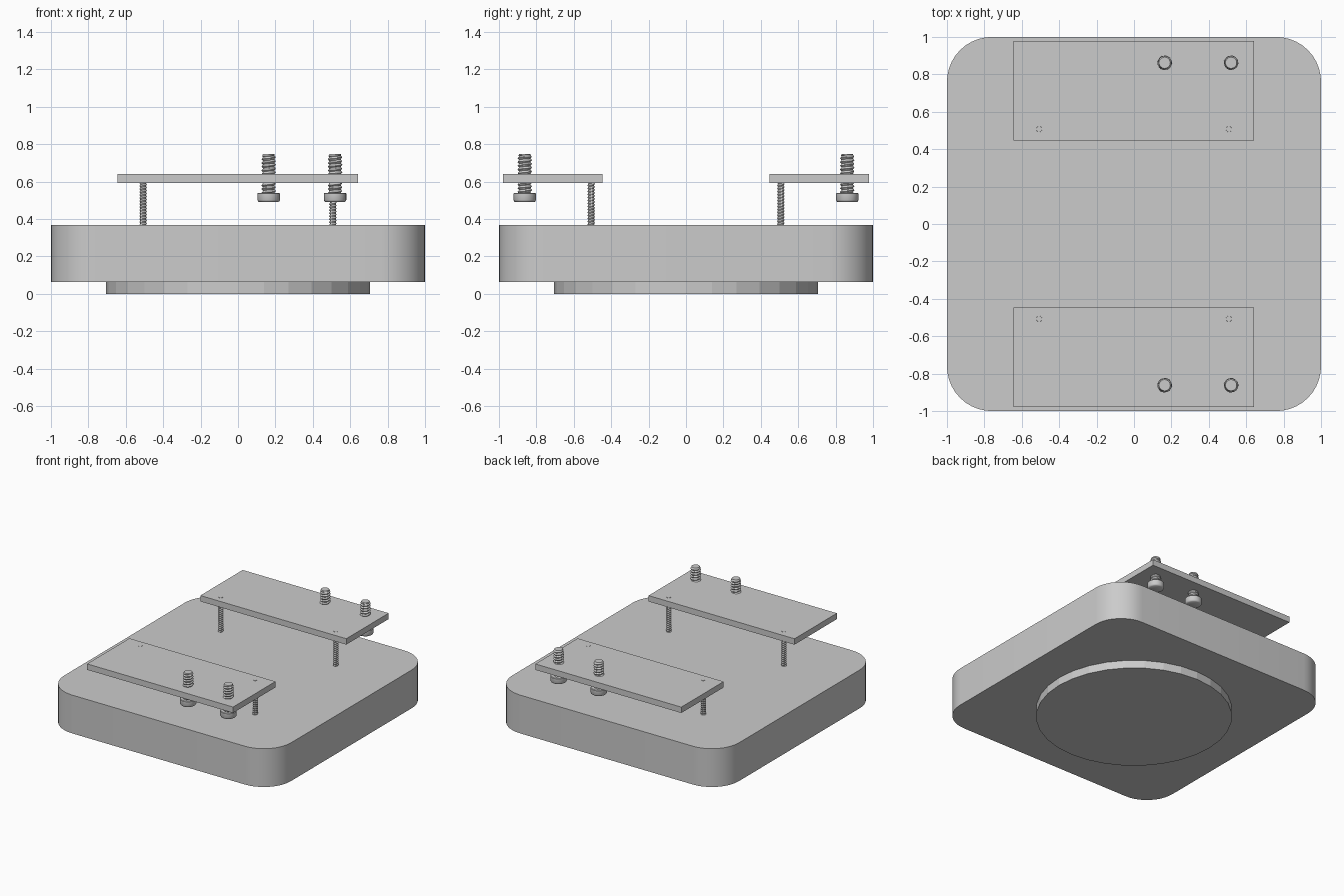
import bpy, bmesh
from math import pi, cos, sin

if "Cube" in bpy.data.objects:
    bpy.data.objects.remove(bpy.data.objects["Cube"])


def finish(bm, name):
    bmesh.ops.recalc_face_normals(bm, faces=bm.faces)
    me = bpy.data.meshes.new(name)
    bm.to_mesh(me)
    bm.free()
    ob = bpy.data.objects.new(name, me)
    bpy.context.collection.objects.link(ob)
    return ob


def box(name, lo, hi, corner=0):
    bm = bmesh.new()
    bmesh.ops.create_cube(bm, size=1)
    for v in bm.verts:
        v.co = [(a + b) / 2 + c * (b - a) for a, b, c in zip(lo, hi, v.co)]
    if corner:
        up = [e for e in bm.edges if abs(e.verts[0].co.z - e.verts[1].co.z) > 0.01]
        bmesh.ops.bevel(bm, geom=up, offset=corner, segments=10, profile=0.5, affect='EDGES')
    return finish(bm, name)


def loft(name, rings, n, loc):
    """Capped stack of rings, each (z, radius function of angle)."""
    bm = bmesh.new()
    prev = None
    for z, rf in rings:
        ring = []
        for i in range(n):
            a = 2 * pi * i / n
            r = rf(a)
            ring.append(bm.verts.new((r * cos(a), r * sin(a), z)))
        if prev:
            for i in range(n):
                j = (i + 1) % n
                bm.faces.new((prev[i], prev[j], ring[j], ring[i]))
        else:
            bm.faces.new(ring[::-1])
        prev = ring
    bm.faces.new(prev)
    ob = finish(bm, name)
    ob.location = loc
    return ob


def thread_rings(z0, z1, r, depth, pitch):
    """Helical triangular thread with a tapered tip."""
    count = int((z1 - z0) / pitch * 6)
    rings = []
    for k in range(count + 1):
        z = z0 + (z1 - z0) * k / count
        limit = r - depth * max(0, 1 - (z1 - z) / pitch)

        def rf(a, z=z, limit=limit):
            t = (z / pitch - a / (2 * pi)) % 1
            return min(limit, r - depth * abs(2 * t - 1))
        rings.append((z, rf))
    return rings


def plain(z, r):
    return (z, lambda a: r)


# Rounded base slab and round foot
box("base_slab", (-1, -1, 0.063), (1, 1, 0.368), corner=0.24)
loft("round_foot", [plain(0, 0.707), plain(0.07, 0.707)], 32, (0, 0, 0))

for side, s in (("back", 1), ("front", -1)):
    # Raised mounting plate
    ys = sorted((s * 0.446, s * 0.979))
    box(side + "_plate", (-0.644, ys[0], 0.593), (0.642, ys[1], 0.64))

    # Thin threaded standoffs
    for i, x in enumerate((-0.507, 0.507)):
        loft(f"{side}_standoff_{i}", thread_rings(0.34, 0.642, 0.02, 0.005, 0.016),
             20, (x, s * 0.507, 0))

    # Upward bolts with round heads
    for i, x in enumerate((0.164, 0.519)):
        loft(f"{side}_bolt_shaft_{i}", thread_rings(0.535, 0.748, 0.039, 0.009, 0.02),
             24, (x, s * 0.862, 0))
        head = [plain(0.49, 0.05), plain(0.494, 0.056), plain(0.502, 0.06),
                plain(0.536, 0.06), plain(0.54, 0.057)]
        loft(f"{side}_bolt_head_{i}", head, 24, (x, s * 0.862, 0))

# Smooth the curved parts, keep hard edges
for ob in bpy.context.scene.objects:
    ob.select_set("bolt_head" in ob.name or ob.name == "base_slab")
    if ob.select_get():
        bpy.context.view_layer.objects.active = ob
bpy.ops.object.shade_smooth_by_angle(angle=0.6)
